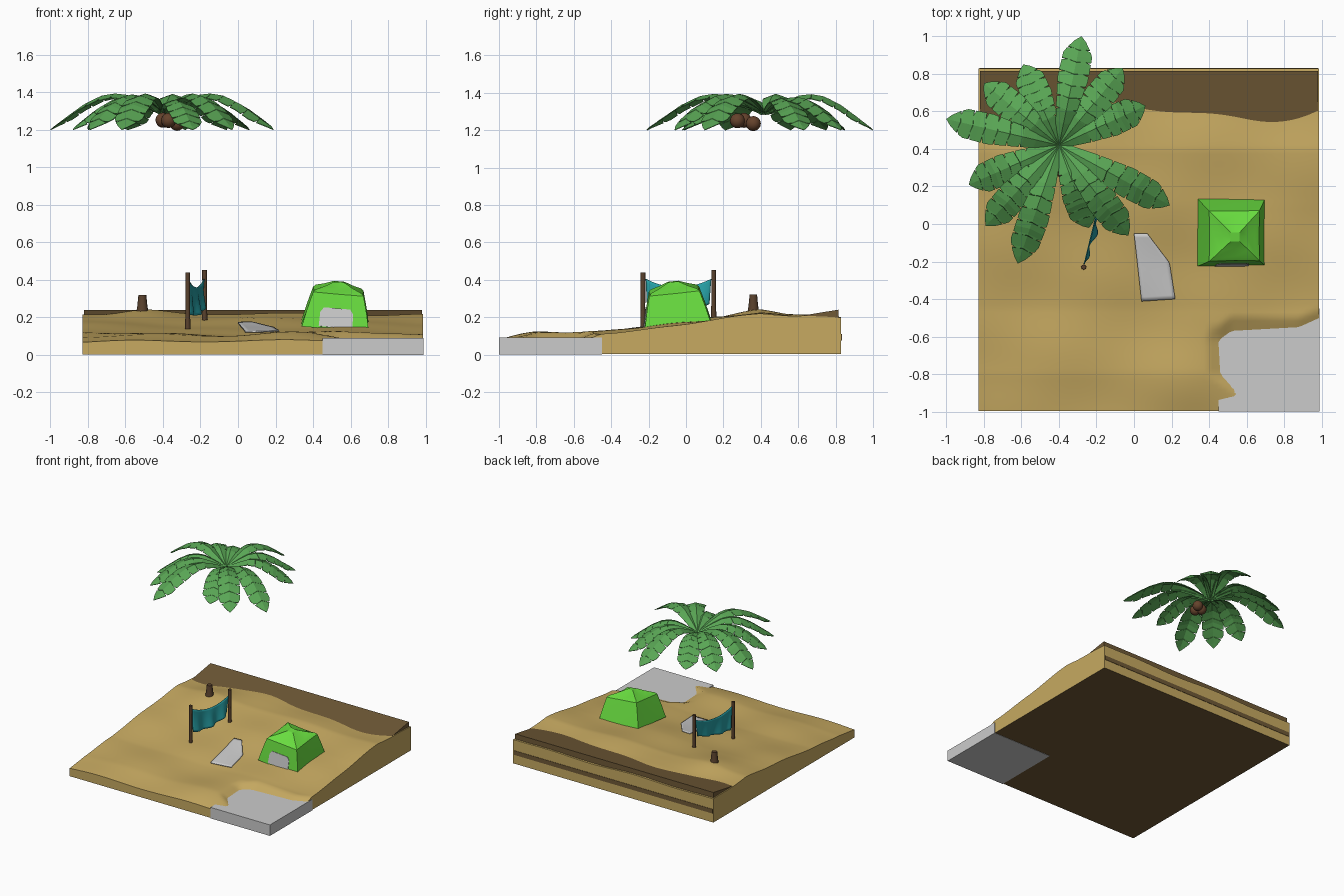
import bpy, bmesh, math
from mathutils import Vector, Matrix

if "Cube" in bpy.data.objects:
    bpy.data.objects.remove(bpy.data.objects["Cube"])


def mat(name, c):
    m = bpy.data.materials.new(name)
    m.diffuse_color = (*c, 1)
    m.use_nodes = True
    m.node_tree.nodes["Principled BSDF"].inputs["Base Color"].default_value = m.diffuse_color
    return m


SAND = mat("sand", (.57, .40, .12))
EARTH = mat("earth", (.16, .10, .037))
GREEN = mat("tent_green", (.14, .72, .05))
LEAF = mat("leaf_green", (.10, .38, .09))
TEAL = mat("cloth_teal", (.02, .35, .38))
WOOD = mat("wood", (.10, .053, .026))
NUT = mat("nut_brown", (.13, .055, .025))


def finish(name, bm, mats=(), smooth=None, thick=0):
    bmesh.ops.recalc_face_normals(bm, faces=bm.faces)
    me = bpy.data.meshes.new(name)
    bm.to_mesh(me)
    bm.free()
    ob = bpy.data.objects.new(name, me)
    bpy.context.collection.objects.link(ob)
    for m in mats:
        me.materials.append(m)
    if thick:
        s = ob.modifiers.new("thickness", 'SOLIDIFY')
        s.thickness, s.offset = thick, 0
    if smooth:
        bpy.ops.object.select_all(action='DESELECT')
        ob.select_set(True)
        bpy.context.view_layer.objects.active = ob
        bpy.ops.object.shade_smooth_by_angle(angle=math.radians(smooth))
    return ob


def lerp(t, pts):
    for (a, u), (b, v) in zip(pts, pts[1:]):
        if t <= b:
            return u + (v - u) * max(0, (t - a) / (b - a))
    return pts[-1][1]


def grid(bm, nu, nv, f):
    vs = [[bm.verts.new(f(i / nu, j / nv)) for j in range(nv + 1)] for i in range(nu + 1)]
    for i in range(nu):
        for j in range(nv):
            bm.faces.new((vs[i][j], vs[i + 1][j], vs[i + 1][j + 1], vs[i][j + 1]))


def box(name, x0, x1, y0, y1, z0, z1, m=(), rise=0):
    bm = bmesh.new()
    bmesh.ops.create_cube(bm, size=1)
    for v in bm.verts:
        back = v.co.y > 0
        v.co = (x1 if v.co.x > 0 else x0, y1 if back else y0,
                (z1 if v.co.z > 0 else z0) + (rise if back else 0))
    return finish(name, bm, m)


# Sand height, with dunes and a shore that dips under the water
def height(x, y):
    h = lerp(y, [(-1, .07), (-.8, .10), (-.45, .115), (-.2, .145), (.1, .185),
                 (.4, .217), (.57, .205), (.83, .195)])
    h += .006 * math.sin(5 * x + 3 * y) + .004 * math.sin(9 * x - 6 * y + 1) + .003 * math.sin(14 * y + 4 * x)
    h += .03 * math.exp(-((x + .5) ** 2 + (y - .4) ** 2) / .03)
    h += .025 * math.exp(-((x - .3) ** 2 + (y + .85) ** 2) / .06)
    xs = lerp(y, [(-1, .58), (-.9, .55), (-.8, .46), (-.62, .45), (-.5, .5)])
    ys = lerp(x, [(.45, -.62), (.52, -.57), (.7, -.56), (.88, -.55), (.99, -.5)])
    d = max(xs - x, y - ys)
    return max(.03, min(h, .09 + .45 * d))


# Sand block with brown underside
bm = bmesh.new()


def sand_pt(u, v):
    x, y = -.83 + 1.817 * u, -.996 + 1.826 * v
    return x, y, height(x, y)


grid(bm, 80, 80, sand_pt)
rim = [e for e in bm.edges if e.is_boundary]
new = bmesh.ops.extrude_edge_only(bm, edges=rim)["geom"]
for v in new:
    if isinstance(v, bmesh.types.BMVert):
        v.co.z = 0.002
low = [e for e in new if isinstance(e, bmesh.types.BMEdge) and e.is_boundary]
for f in bmesh.ops.contextual_create(bm, geom=low)["faces"]:
    f.material_index = 1
finish("sand", bm, (SAND, EARTH), 40)

# Water corner, earth ridge and the earth layer along the back
box("water", .45, .99, -1, -.45, 0, .09)
box("earth_ridge", -.82, .98, .45, .815, .13, .18, (EARTH,), .06)
box("earth_layer", -.825, .98, .8, .833, .075, .11, (EARTH,))

# Grey mat lying on the sand
bm = bmesh.new()


def mat_pt(u, v):
    y = -.05 - .35 * v
    a = lerp(v, [(0, .0), (1, .04)])
    b = lerp(v, [(0, .07), (.45, .19), (1, .22)])
    x = a + (b - a) * u
    y -= .012 * (1 - u) * v
    return x, y, height(x, y) + .007


grid(bm, 8, 16, mat_pt)
finish("ground_mat", bm, (), 30, .006)

# Tent: stacked square rings with roof sides drawn inward between the ridges
tilt = (Matrix.Translation((.52, -.045, .165)) @ Matrix.Rotation(math.radians(6), 4, 'X')
        @ Matrix.Rotation(math.radians(5), 4, 'Y'))
rings = [(.18, -.01, 1), (.16, .08, .98), (.135, .175, .98), (.122, .188, .9),
         (.075, .205, .86), (.03, .226, .95), (.024, .227, 1)]
bm = bmesh.new()
loops = []
for r, z, pull in rings:
    p = [(1, 1), (0, pull), (-1, 1), (-pull, 0), (-1, -1), (0, -pull), (1, -1), (pull, 0)]
    sag = (1 - pull) * .06
    loops.append([bm.verts.new((a * r, b * r, z - (sag if i % 2 else 0))) for i, (a, b) in enumerate(p)])
for a, b in zip(loops, loops[1:]):
    for i in range(8):
        bm.faces.new((a[i], a[(i + 1) % 8], b[(i + 1) % 8], b[i]))
bm.faces.new(loops[0])
bm.faces.new(loops[-1])
finish("tent", bm, (GREEN,), 20).matrix_world = tilt

# Tent doorway panel
bm = bmesh.new()
door = [(-.09, .0), (.09, .0), (.088, .075), (.07, .1), (-.07, .1), (-.088, .075)]
bm.faces.new([bm.verts.new((x, -.181 + .23 * z, z)) for x, z in door])
finish("tent_door", bm, (), None, .004).matrix_world = tilt


# Round tapered posts and the stump
def post(name, x, y, prof, n=8):
    bm = bmesh.new()
    rs = []
    for r, z in prof:
        rs.append([bm.verts.new((x + r * math.cos(math.tau * i / n), y + r * math.sin(math.tau * i / n), z))
                   for i in range(n)])
    for a, b in zip(rs, rs[1:]):
        for i in range(n):
            bm.faces.new((a[i], a[(i + 1) % n], b[(i + 1) % n], b[i]))
    bm.faces.new(rs[0])
    bm.faces.new(rs[-1])
    finish(name, bm, (WOOD,), 50)


post("front_post", -.268, -.23, [(.015, .12), (.012, .25), (.013, .44)])
post("back_post", -.178, .148, [(.015, .18), (.012, .3), (.013, .452)])
post("stump", -.51, .36, [(.034, .22), (.027, .26), (.021, .32)], 10)

# Hanging cloth with sagging top and folds
bm = bmesh.new()


def cloth_pt(u, v):
    s = 4 * u * (1 - u)
    top = .405 - .045 * s
    bottom = .215 + .055 * u * u - .012 * s
    x = -.258 + .085 * u + .012 * v * math.sin(17 * u) + .02 * s * v - .008
    y = -.215 + .35 * u + .02 * v * (.5 - u)
    return x, y, top + (bottom - top) * v


grid(bm, 28, 10, cloth_pt)
finish("hanging_cloth", bm, (TEAL,), 60, .005)

# Palm crown: arched leaves with a folded midrib and notched edges
C = Vector((-.40, .42))
tips = [(-1, .56), (-.8, .75), (-.59, .85), (-.28, 1), (-.06, .83), (.06, .63),
        (.19, .1), (-.03, -.06), (-.24, -.02), (-.62, -.21), (-.79, -.01), (-.88, .21)]
arch = [(0, 1.29), (.1, 1.325), (.2, 1.355), (.32, 1.385), (.43, 1.392), (.55, 1.38), (.7, 1.335), (.85, 1.27), (1, 1.2)]
width = [(0, .02), (.3, .055), (.6, .082), (.82, .078), (.9, .05), (1, 0)]
for k, tip in enumerate(tips):
    d = Vector(tip) - C
    L = d.length
    d.normalize()
    drop = max(0, (.6 - L)) * .25
    bm = bmesh.new()
    st = []
    for i in range(8):
        t = .1 + i * .11
        st += [(t - .055, 1), (t - .012, 1), (t, .6), (t + .004, 1)]
    st = [(0, 1)] + st + [(.94, 1), (1, 1)]
    rows = []
    for s, cut in st:
        s = min(s, 1)
        z = lerp(s, arch) - drop * math.sin(s * math.pi)
        w = lerp(s, width) * (cut if s > .25 else 1)
        row = []
        for side in (-1, 0, 1):
            r = L * (s + (0 if s == 1 else .015 * abs(side)))
            p = C + d * r + Vector((-d.y, d.x)) * w * side
            row.append(bm.verts.new((p.x, p.y, z - .35 * w * abs(side))))
        rows.append(row)
    for a, b in zip(rows, rows[1:]):
        for j in (0, 1):
            bm.faces.new((a[j], a[j + 1], b[j + 1], b[j]))
    bmesh.ops.remove_doubles(bm, verts=bm.verts, dist=.0003)
    finish(f"palm_leaf_{k + 1}", bm, (LEAF,), None, .004)

# Coconuts under the crown
for k, p in enumerate([(-.40, .31, 1.252), (-.325, .36, 1.235), (-.37, .275, 1.25)]):
    bm = bmesh.new()
    bmesh.ops.create_uvsphere(bm, u_segments=16, v_segments=10, radius=.04,
                              matrix=Matrix.Translation(p))
    finish(f"coconut_{k + 1}", bm, (NUT,), 60)
